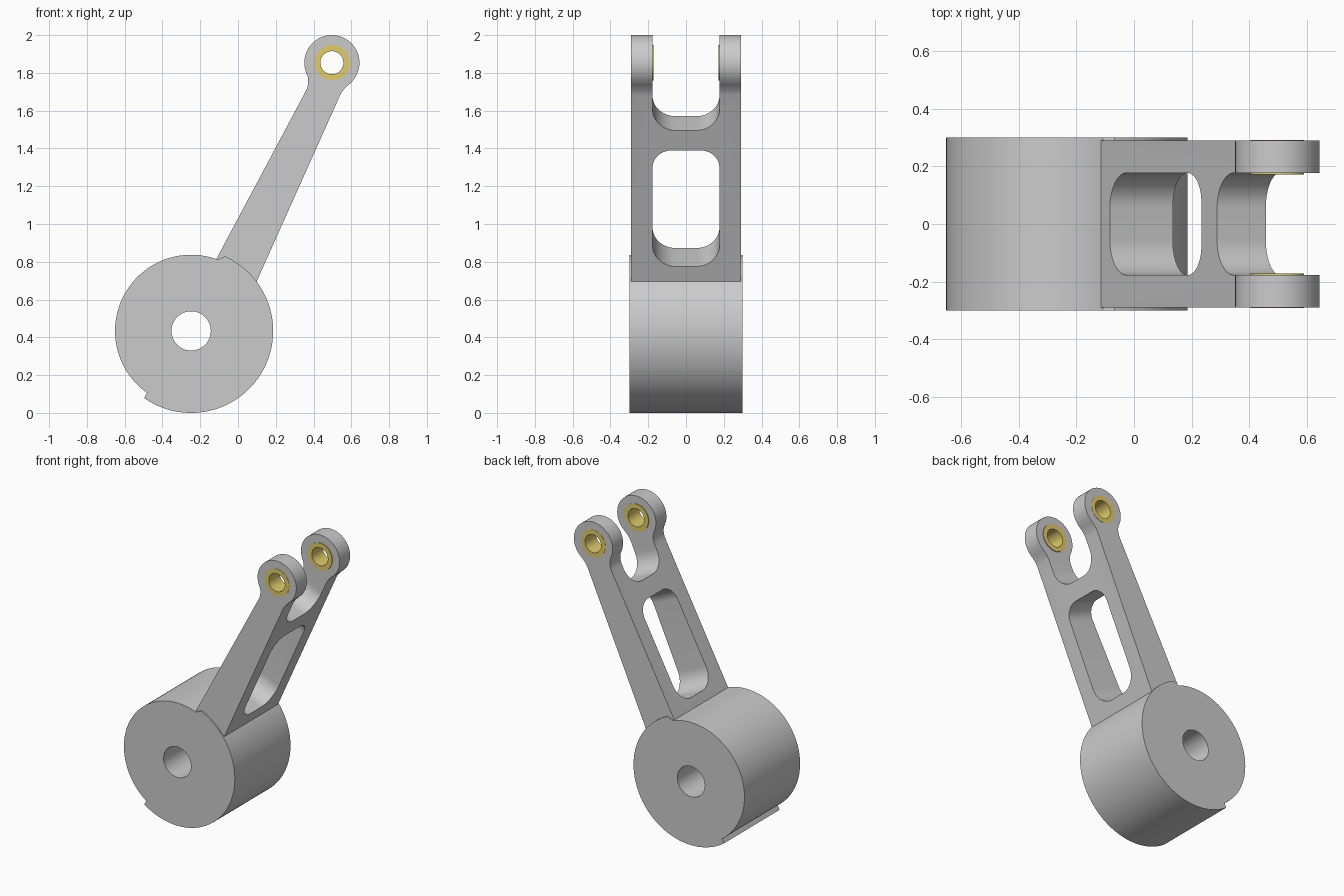
import bpy, bmesh
from math import sin, cos, radians, pi
from mathutils import Vector

if "Cube" in bpy.data.objects:
    bpy.data.objects.remove(bpy.data.objects["Cube"])


def finish(ob, angle=35):
    bpy.ops.object.select_all(action='DESELECT')
    ob.select_set(True)
    bpy.context.view_layer.objects.active = ob
    bpy.ops.object.shade_smooth_by_angle(angle=radians(angle))


def make(name, bm):
    bmesh.ops.recalc_face_normals(bm, faces=bm.faces)
    me = bpy.data.meshes.new(name)
    bm.to_mesh(me)
    bm.free()
    ob = bpy.data.objects.new(name, me)
    bpy.context.collection.objects.link(ob)
    return ob


def prism(name, loop, vec):
    bm = bmesh.new()
    face = bm.faces.new([bm.verts.new(p) for p in loop])
    new = bmesh.ops.extrude_face_region(bm, geom=[face], use_keep_orig=True)
    bmesh.ops.translate(bm, vec=vec, verts=[v for v in new['geom'] if isinstance(v, bmesh.types.BMVert)])
    return make(name, bm)


def slab(name, pts, half):
    return prism(name, [(x, -half, z) for x, z in pts], (0, 2 * half, 0))


def arc(c, r, a0, a1, n):
    return [(c[0] + r * cos(radians(a0 + (a1 - a0) * i / n)),
             c[1] + r * sin(radians(a0 + (a1 - a0) * i / n))) for i in range(n + 1)]


def bezier(a, b, c, n=8):
    return [tuple((1 - t) ** 2 * Vector(a) + 2 * t * (1 - t) * Vector(b) + t * t * Vector(c))
            for t in (i / n for i in range(n + 1))]


def cut(ob, cutter):
    cutter.hide_render = True
    mod = ob.modifiers.new("cut", 'BOOLEAN')
    mod.object, mod.operation, mod.solver = cutter, 'DIFFERENCE', 'EXACT'
    bpy.context.view_layer.objects.active = ob
    bpy.ops.object.modifier_apply(modifier=mod.name)
    bpy.data.objects.remove(cutter)


HUB = (-0.248, 0.434)
EYE = (0.497, 1.854)

# stepped drum with a through bore
drum = slab("drum", arc(HUB, 0.434, -125, 65.5, 80) + arc(HUB, 0.403, 69.5, 234.5, 70), 0.30)
cut(drum, slab("bore_cutter", arc(HUB, 0.104, 0, 352.5, 47), 0.5))
finish(drum)

# tapered arm with round eye ends
profile = [(-0.114, 0.816), (-0.13, 0.785), (0.07, 0.63), (0.098, 0.694)]
profile += bezier((0.542, 1.685), (0.558, 1.715), (0.597, 1.747))
profile += arc(EYE, 0.146, -45, 202, 60)
profile += bezier((0.364, 1.795), (0.383, 1.75), (0.357, 1.70))
arm = slab("fork_arm", profile, 0.29)

# window and fork slot, cut square to the arm's lower edge
base = Vector((0.098, 0, 0.694))
along = Vector((cos(radians(65.9)), 0, sin(radians(65.9))))
through = Vector((-along.z, 0, along.x))


def arm_cutter(name, pts):
    loop = [base + along * s + Vector((0, y, 0)) - through * 0.15 for y, s in pts]
    return prism(name, loop, through * 0.6)


W, R, T = 0.177, 0.122, 0.10
window = (arc((-W + R, 0.089 + R), R, 180, 270, 14) + arc((W - R, 0.089 + R), R, 270, 360, 14)
          + arc((W - T, 0.762 - T), T, 0, 90, 14) + arc((-W + T, 0.762 - T), T, 90, 180, 14))
slot = (arc((-W + R, 0.878 + R), R, 180, 270, 14) + arc((W - R, 0.878 + R), R, 270, 360, 14)
        + [(W, 1.7), (-W, 1.7)])
cut(arm, arm_cutter("window_cutter", window))
cut(arm, arm_cutter("slot_cutter", slot))
cut(arm, slab("pin_cutter", arc(EYE, 0.075, 0, 352.5, 47), 0.5))
finish(arm)

# gold flanged bushings in both eyes
gold = bpy.data.materials.new("bushing_gold")
gold.diffuse_color = (0.75, 0.6, 0.15, 1)
gold.use_nodes = True
gold.node_tree.nodes["Principled BSDF"].inputs["Base Color"].default_value = gold.diffuse_color
section = [(0.061, 0.172), (0.093, 0.172), (0.093, 0.178), (0.075, 0.178),
           (0.075, 0.289), (0.093, 0.289), (0.093, 0.2915), (0.061, 0.2915)]
for side, label in ((-1, "front"), (1, "back")):
    bm = bmesh.new()
    n = 48
    rings = [[bm.verts.new((EYE[0] + r * cos(2 * pi * i / n), side * y, EYE[1] + r * sin(2 * pi * i / n)))
              for r, y in section] for i in range(n)]
    for i in range(n):
        a, b = rings[i], rings[(i + 1) % n]
        for j in range(len(section)):
            k = (j + 1) % len(section)
            bm.faces.new((a[j], a[k], b[k], b[j]))
    bushing = make(label + "_bushing", bm)
    bushing.data.materials.append(gold)
    finish(bushing)
